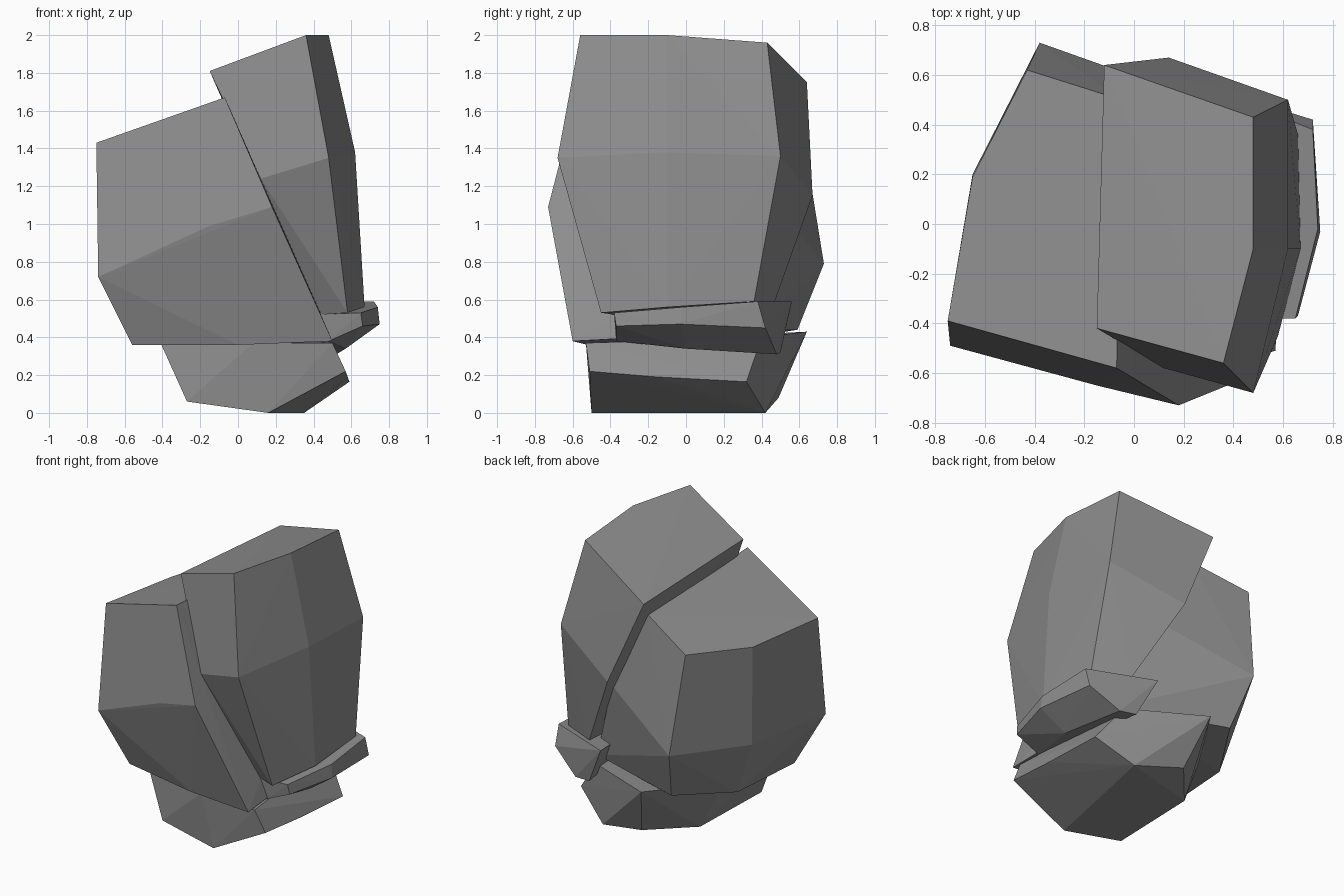
import bpy
import bmesh

# Remove the default cube if the scene has one
default_cube = bpy.data.objects.get("Cube")
if default_cube:
    bpy.data.objects.remove(default_cube, do_unlink=True)


def make_material(name, colour):
    """One flat colour shared by the viewport and the shader."""
    material = bpy.data.materials.new(name)
    material.use_nodes = True
    material.diffuse_color = colour
    shader = material.node_tree.nodes["Principled BSDF"]
    shader.inputs["Base Color"].default_value = colour
    shader.inputs["Roughness"].default_value = 0.9
    return material


def make_chunk(name, material, *rings):
    """Wrap a faceted convex stone around a stack of corner rings."""
    bm = bmesh.new()
    for ring in rings:
        for corner in ring:
            bm.verts.new(corner)
    hull = bmesh.ops.convex_hull(bm, input=bm.verts[:])
    loose = set(hull["geom_interior"]) | set(hull["geom_unused"])
    loose_verts = [v for v in loose if isinstance(v, bmesh.types.BMVert)]
    bmesh.ops.delete(bm, geom=loose_verts, context="VERTS")
    bmesh.ops.recalc_face_normals(bm, faces=bm.faces[:])
    mesh = bpy.data.meshes.new(name)
    bm.to_mesh(mesh)
    bm.free()
    mesh.materials.append(material)
    chunk = bpy.data.objects.new(name, mesh)
    bpy.context.collection.objects.link(chunk)
    return chunk


stone = make_material("grey stone", (0.27, 0.27, 0.27, 1))

# Broad main boulder: top, waist and underside rings
make_chunk(
    "main_boulder", stone,
    [(-.07, -.58, 1.67), (-.75, -.39, 1.43), (-.65, .19, 1.42),
     (-.43, .62, 1.47), (-.05, .5, 1.61)],
    [(.18, -.73, 1.09), (-.15, -.65, .99), (-.74, -.49, .72),
     (-.65, .2, .74), (-.38, .73, .79), (.21, .52, 1.05)],
    [(.5, -.6, .38), (0, -.52, .36), (-.56, -.4, .36),
     (-.54, .2, .38), (-.3, .59, .44), (.45, .34, .43)],
)

# Tall leaning slab split off along a slanted crack
make_chunk(
    "leaning_slab", stone,
    [(-.15, -.42, 1.81), (.36, -.56, 2), (.48, -.1, 2),
     (.48, .43, 1.96), (-.12, .64, 1.75)],
    [(.12, -.58, 1.24), (.48, -.68, 1.35), (.62, -.1, 1.38),
     (.62, .5, 1.36), (.14, .67, 1.15)],
    [(.44, -.38, .52), (.58, -.45, .53), (.67, -.1, .56),
     (.66, .36, .59), (.42, .47, .59)],
)

# Thin ledge beneath the slab: top, rim and undercut rings
make_chunk(
    "side_ledge", stone,
    [(.4, -.38, .52), (.65, -.38, .53), (.74, -.02, .56),
     (.72, .38, .59), (.27, .56, .59)],
    [(.66, -.37, .46), (.75, -.03, .47), (.72, .42, .45)],
    [(.48, -.37, .38), (.57, 0, .34), (.52, .48, .31), (.4, .5, .32)],
)

# Low foot stone: top, outer rim and ground rings
make_chunk(
    "foot_stone", stone,
    [(.5, -.53, .37), (.08, -.52, .37), (-.41, -.4, .37),
     (-.4, .15, .39), (-.1, .64, .43), (.42, .4, .4)],
    [(.57, -.51, .22), (.58, -.15, .19), (.59, .32, .165)],
    [(.16, -.5, 0), (-.27, -.45, .06), (-.25, .2, .06),
     (0, .49, .08), (.35, .42, 0)],
)
